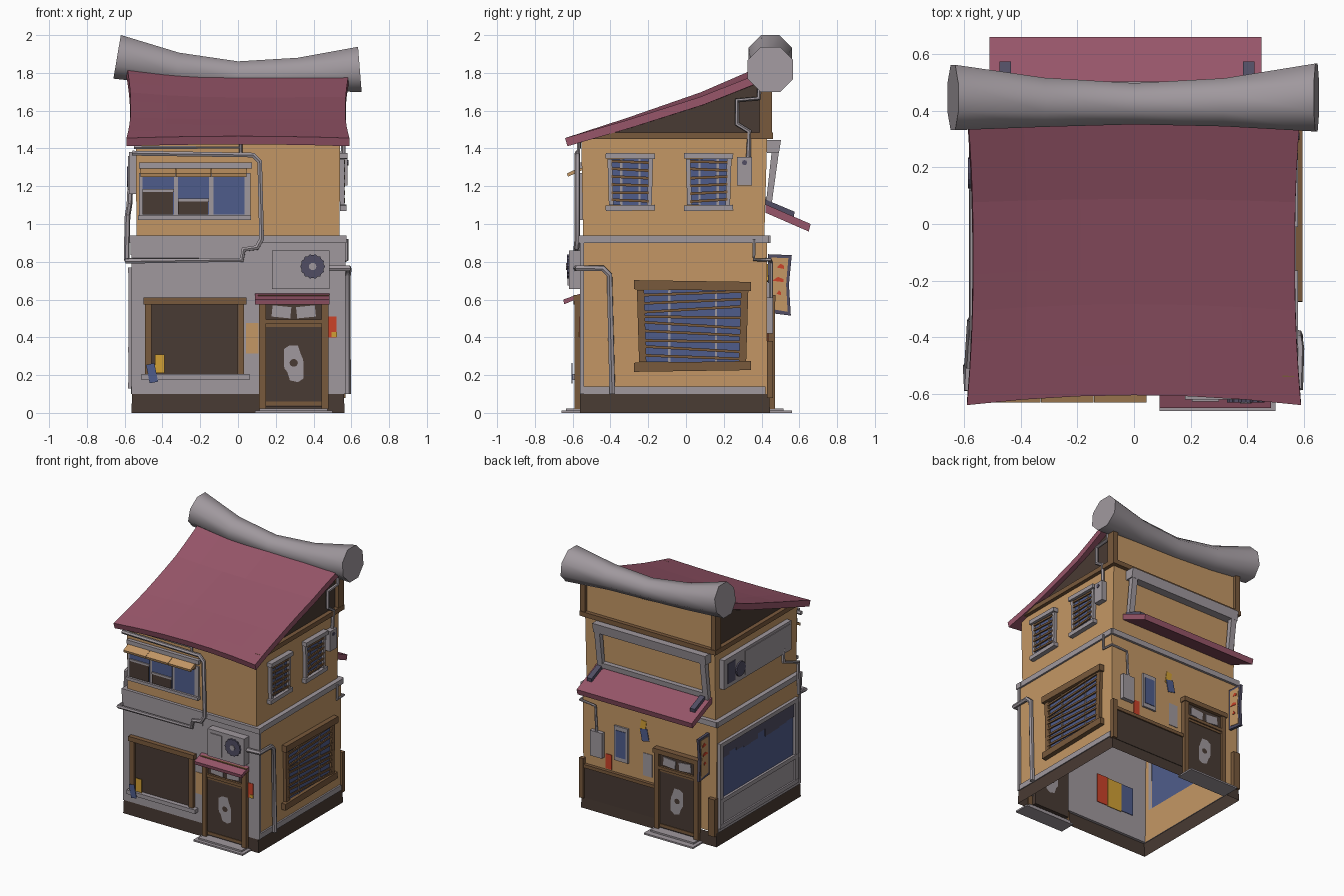
import bpy, bmesh, math, random
from mathutils import Vector

if "Cube" in bpy.data.objects:
    bpy.data.objects.remove(bpy.data.objects["Cube"])
random.seed(4)

COL = {'tan plaster': (.55, .31, .13), 'grey': (.35, .315, .34), 'crimson': (.31, .092, .142),
       'dark brown': (.066, .043, .033), 'brown': (.19, .10, .045), 'blue': (.078, .108, .26),
       'slate': (.082, .075, .125), 'red': (.6, .055, .022), 'yellow': (.64, .35, .035)}
MAT = {}
for k, c in COL.items():
    MAT[k] = bpy.data.materials.new(k)
    MAT[k].diffuse_color = (*c, 1)
TAN, GR, CR, DK, BR, BL, SL, RED, YE = COL

def finish(name, bm, *mats, smooth=False, recalc=True):
    if recalc:
        bmesh.ops.recalc_face_normals(bm, faces=bm.faces)
    me = bpy.data.meshes.new(name)
    bm.to_mesh(me)
    bm.free()
    ob = bpy.data.objects.new(name, me)
    bpy.context.collection.objects.link(ob)
    for m in mats:
        me.materials.append(MAT[m])
    if smooth:
        bpy.ops.object.select_all(action='DESELECT')
        ob.select_set(True)
        bpy.context.view_layer.objects.active = ob
        bpy.ops.object.shade_smooth_by_angle(angle=math.radians(50))
    return ob

# wall coordinates: u along the wall, z up, d outwards
def P(side, u, z, d):
    return Vector({'F': (u, -.55 - d, z), 'B': (u, .43 + d, z),
                   'R': (.555 + d, u, z), 'L': (-.555 - d, u, z)}[side])

def panel(name, side, u0, u1, z0, z1, d0, d1, mat, rot=0):
    bm = bmesh.new()
    bmesh.ops.create_cube(bm, size=1)
    cu, cz, s, c = (u0 + u1) / 2, (z0 + z1) / 2, math.sin(rot), math.cos(rot)
    for v in bm.verts:
        a, b = v.co.x * (u1 - u0), v.co.z * (z1 - z0)
        v.co = P(side, cu + a * c - b * s, cz + a * s + b * c, d0 + (v.co.y + .5) * (d1 - d0))
    return finish(name, bm, mat)

def slab(name, pts, x0, x1, *mats):
    """Extrude a (y, z) outline along x."""
    bm = bmesh.new()
    f = bm.faces.new([bm.verts.new((x0, y, z)) for y, z in pts])
    r = bmesh.ops.extrude_face_region(bm, geom=[f])
    bmesh.ops.translate(bm, vec=(x1 - x0, 0, 0), verts=[g for g in r['geom'] if isinstance(g, bmesh.types.BMVert)])
    return finish(name, bm, *mats)

def pipe(name, pts, r=.013, mat=GR):
    cu = bpy.data.curves.new(name, 'CURVE')
    cu.dimensions, cu.bevel_depth, cu.bevel_resolution, cu.use_fill_caps = '3D', r, 1, True
    sp = cu.splines.new('POLY')
    sp.points.add(len(pts) - 1)
    for p, co in zip(sp.points, pts):
        p.co = (*co, 1)
    tmp = bpy.data.objects.new(name + ' path', cu)
    bpy.context.collection.objects.link(tmp)
    dg = bpy.context.evaluated_depsgraph_get()
    me = bpy.data.meshes.new_from_object(tmp.evaluated_get(dg))
    bpy.data.objects.remove(tmp)
    bm = bmesh.new()
    bm.from_mesh(me)
    return finish(name, bm, mat, smooth=True)

def disc(name, side, u, z, r, d0, d1, mat, n=16, teeth=1.0):
    bm = bmesh.new()
    rings = [[bm.verts.new(P(side, u + r * (teeth if i % 2 else 1) * math.cos(i * math.tau / n),
              z + r * (teeth if i % 2 else 1) * math.sin(i * math.tau / n), d)) for i in range(n)] for d in (d0, d1)]
    for ring in rings:
        bm.faces.new(ring)
    for i in range(n):
        j = (i + 1) % n
        bm.faces.new((rings[0][i], rings[0][j], rings[1][j], rings[1][i]))
    return finish(name, bm, mat)

def shell(name, b, t, z0, z1, *mats):
    """Open tube of four walls; first material on the front, second elsewhere."""
    bm = bmesh.new()
    R = [[bm.verts.new((x, y, z)) for x, y in ((-w, f), (w, f), (w, k), (-w, k))]
         for (w, f, k), z in ((b, z0), (t, z1))]
    for i in range(4):
        j = (i + 1) % 4
        f = bm.faces.new((R[0][i], R[0][j], R[1][j], R[1][i]))
        f.material_index = 0 if i == 0 else len(mats) - 1
    return finish(name, bm, *mats, recalc=False)

# --- main walls
shell('base skirting', (.565, -.56, .445), (.56, -.56, .44), 0, .1, DK)
shell('lower storey', (.553, -.55, .43), (.56, -.545, .43), .1, .94, GR, TAN)
shell('upper storey', (.538, -.545, .415), (.54, -.555, .43), .94, 1.47, TAN)
panel('front plaster wall', 'F', -.565, .57, .1, .94, -.01, .01, GR)
for side, a, b in (('F', -.575, .575), ('B', -.565, .565), ('R', -.555, .44), ('L', -.555, .44)):
    panel('storey band ' + side, side, a, b, .9, .94, -.03, .018, GR)
panel('front plaster band', 'F', -.57, .1, .835, .9, .008, .016, GR)
for side in 'RL':
    panel('foot strip ' + side, side, -.55, .42, .1, .14, 0, .012, GR)
    panel('eave trim ' + side, side, -.54, .46, 1.45, 1.485, -.03, .012, BR)
    panel('gable post ' + side, side, .39, .455, 1.48, 1.76, -.03, .01, BR)
panel('eave trim back', 'B', -.56, .56, 1.45, 1.485, -.02, .03, BR)
g = slab('gable', [(-.54, 1.46), (.43, 1.46), (.43, 1.78), (.38, 1.76), (.0, 1.61)], -.535, .535, DK, TAN)
for f in g.data.polygons:
    f.material_index = int(f.normal.y > .8)

# --- roof: bent sheet with pinched sides
bm = bmesh.new()
bmesh.ops.create_grid(bm, x_segments=6, y_segments=9, size=1)
prof = [(-.63, 1.465), (-.3, 1.555), (.08, 1.67), (.42, 1.80)]
for v in bm.verts:
    s, t = v.co.x, (v.co.y + 1) / 2
    i = min(int(t * 3), 2)
    k = t * 3 - i
    y, z = [a + (b - a) * k for a, b in zip(prof[i], prof[i + 1])]
    pinch = .568 + .022 * (2 * t - 1) ** 2
    lift = (.045 if s < 0 else .01) * s * s * t
    v.co = (s * pinch, y + .025 * (1 - s * s) * (1 - t) - .01 * s * s * (1 - t), z + lift - .01 * s * s * (1 - t))
roof = finish('roof', bm, CR)
if roof.data.polygons[0].normal.z < 0:
    roof.data.flip_normals()
m = roof.modifiers.new('thickness', 'SOLIDIFY')
m.thickness, m.offset = .045, -1

# --- flared ridge roll
bm = bmesh.new()
rings = []
for x, y, z, r, tilt in ((-.64, .447, 1.885, .125, .17), (-.32, .43, 1.82, .094, .1), (0, .425, 1.788, .079, 0),
                         (.32, .43, 1.795, .092, -.05), (.645, .447, 1.818, .13, -.08)):
    ring = []
    for i in range(8):
        a = (i + .5) * math.tau / 8
        ring.append(bm.verts.new((x + tilt * r * math.sin(a), y + r * math.cos(a), z + r * math.sin(a))))
    rings.append(ring)
for A, B in zip(rings, rings[1:]):
    for i in range(8):
        bm.faces.new((A[i], A[(i + 1) % 8], B[(i + 1) % 8], B[i]))
bm.faces.new(rings[0])
bm.faces.new(rings[-1])
finish('ridge roll', bm, GR, smooth=True)

# --- doors with a pale blob and a step
def blob(name, side, u, z, d):
    bm = bmesh.new()
    out = [.055, .055, .062, .1, .1, .1, .062, .055, .055, .055, .09, .1, .1, .08]
    n = len(out)
    ang = [i * math.tau / n for i in range(n)]
    o = [bm.verts.new(P(side, u + min(max(r * math.cos(a), -.052), .052), z + r * math.sin(a), d)) for r, a in zip(out, ang)]
    h = [bm.verts.new(P(side, u + .022 * math.cos(a), z + .005 + .02 * math.sin(a), d)) for a in ang]
    for i in range(n):
        j = (i + 1) % n
        bm.faces.new((o[i], o[j], h[j], h[i]))
    return finish(name, bm, GR)

def door(label, side, c):
    for s in (-1, 1):
        panel(label + ' door post', side, c + s * .165 - .018, c + s * .165 + .018, .02, .61, 0, .04, BR)
    panel(label + ' door leaf', side, c - .147, c + .147, .03, .47, -.03, .022, DK)
    for z in (.04, .455):
        panel(label + ' door rail', side, c - .147, c + .147, z, z + .02, .02, .027, BR)
    panel(label + ' door lintel', side, c - .165, c + .165, .472, .495, 0, .036, BR)
    panel(label + ' transom', side, c - .147, c + .147, .495, .6, 0, .02, DK)
    for s in (-1, 1):
        panel(label + ' transom pane', side, c + s * .065 - .05, c + s * .065 + .05, .505, .565, .02, .026, GR, s * .1)
    panel(label + ' door head', side, c - .19, c + .19, .59, .625, 0, .045, BR)
    blob(label + ' door mark', side, c, .26, .028)
    blob(label + ' door mark inside', side, c, .26, -.034)
    for w, d, z in ((.205, .11 if side == 'F' else .13, .012), (.18, .085, .024)):
        panel(label + ' step', side, c - w, c + w, z - .012, z, -.01, d, GR)
door('front', 'F', .295)
door('back', 'B', -.245)
slab('front door awning', [(-.55, .615), (-.645, .575), (-.65, .60), (-.55, .635)], .09, .485, CR)

# --- front lower window, papers outside and on the inner face
panel('shop window', 'F', -.46, .01, .2, .58, 0, .016, DK)
for u in (-.475, .015):
    panel('shop window post', 'F', u - .018, u + .018, .2, .58, 0, .035, BR)
panel('shop window beam', 'F', -.5, .045, .575, .61, 0, .045, BR)
panel('shop window sill', 'F', -.51, .06, .175, .205, 0, .05, GR)
for mat, side, u, z, w, h, d, r in ((YE, 'F', -.415, .26, .05, .1, .04, 0), (BL, 'F', -.455, .21, .045, .1, .055, .2),
        (TAN, 'F', .075, .395, .065, .16, .014, 0), (RED, 'F', .497, .455, .05, .11, .014, 0),
        (YE, 'F', .51, .415, .03, .025, .02, 0), (RED, 'B', .34, .4, .05, .11, .006, 0),
        (YE, 'B', .055, .74, .045, .09, .004, .15), (BL, 'B', .04, .68, .06, .09, .008, -.2),
        (GR, 'B', .015, .46, .075, .17, .006, 0), (RED, 'F', -.17, .37, .1, .22, -.016, 0),
        (YE, 'F', -.27, .365, .12, .22, -.018, 0), (BL, 'F', -.38, .37, .11, .21, -.016, 0)):
    panel('paper ' + mat, side, u - w / 2, u + w / 2, z - h / 2, z + h / 2, d - .004, d, mat, r)

# --- front upper window: three panes, lower brown boards, tan shutters
panel('upper window frame', 'F', -.525, .065, 1.03, 1.27, -.01, .014, GR)
for i, low in enumerate((.12, .07, 0)):
    u = -.505 + i * .187
    panel('upper pane', 'F', u, u + .165, 1.05, 1.25, .01, .018, BL)
    if low:
        panel('upper pane board', 'F', u, u + .16, 1.05, 1.05 + low, .015, .022, DK)
        panel('upper pane bar', 'F', u, u + .165, 1.05 + low, 1.065 + low, .015, .026, GR)
    sh = slab('shutter', [(-.55, 1.285), (-.625, 1.25), (-.63, 1.268), (-.55, 1.305)], u - .01, u + .175, TAN)
    panel('shutter batten', 'F', u, u + .17, 1.25, 1.272, .014, .04, BR)
panel('upper window rail', 'F', -.525, .075, 1.295, 1.325, -.01, .03, GR)
panel('upper window sill', 'F', -.53, .07, 1.022, 1.045, -.01, .03, GR)

# --- slatted windows on the right wall
def slatted(name, u0, u1, z0, z1, d, n, frame, over, t):
    panel(name + ' glass', 'R', u0, u1, z0, z1, d, d + .01, BL)
    for u in (u0, u1):
        panel(name + ' post', 'R', u - t * .4, u + t * .4, z0, z1, d, d + .025, frame, .03 if u == u0 else -.03)
    panel(name + ' head', 'R', u0 - over, u1 + over, z1, z1 + t, d, d + .04, frame, -.015)
    panel(name + ' sill', 'R', u0 - over, u1 + over, z0 - t, z0, d, d + .035, frame, .015)
    for k in (.27, .73):
        u = u0 + (u1 - u0) * k
        panel(name + ' mullion', 'R', u - .006, u + .006, z0, z1, d + .008, d + .016, GR)
    for i in range(n):
        z = z0 + (z1 - z0) * (i + .6) / n
        panel(name + ' slat', 'R', u0 + .005, u1 - .005, z - .007, z + .007, d + .018, d + .028, BR, random.uniform(-.07, .07))
slatted('right shop window', -.235, .305, .27, .65, 0, 9, BR, .04, .048)
slatted('right window front', -.4, -.19, 1.1, 1.345, -.016, 6, GR, .025, .03)
slatted('right window rear', .015, .225, 1.1, 1.345, -.016, 6, GR, .025, .03)

# --- left wall: big shop window with torn blind, and long sign box
panel('left glass', 'L', -.47, .38, .33, .74, 0, .01, BL)
for i in range(10):
    u = -.47 + i * .085
    panel('torn blind', 'L', u, u + .085, .74 - random.uniform(.06, .13), .74, .008, .015, SL)
panel('left kick panel', 'L', -.47, .38, .14, .33, 0, .016, GR)
for z in (.13, .32, .74):
    panel('left window rail', 'L', -.51, .42, z, z + .03, 0, .028, GR)
for u in (-.51, .385):
    panel('left window post', 'L', u, u + .035, .13, .76, 0, .026, GR)
panel('left sign box', 'L', -.43, .37, 1.16, 1.38, -.02, .022, GR)
panel('left sign inset', 'L', -.41, .12, 1.18, 1.36, .02, .027, GR)
panel('left sign vent', 'L', .24, .33, 1.19, 1.34, .02, .027, SL)
disc('left sign fan', 'L', .18, 1.25, .055, .02, .032, SL)

# --- cooling unit on the front
panel('cooling unit', 'F', .18, .485, .655, .86, 0, .07, GR)
panel('cooling unit plate', 'F', .205, .3, .675, .835, .07, .077, GR)
disc('cooling fan', 'F', .395, .775, .066, .07, .08, SL, 28, .9)
disc('cooling fan hub', 'F', .395, .775, .02, .08, .085, GR, 10)

# --- pipes
pipe('front drain pipe', [(-.56, -.575, 1.375), (.08, -.575, 1.365), (.115, -.575, 1.33), (.125, -.575, .92),
     (.1, -.58, .875), (.03, -.58, .865), (.02, -.58, .81), (-.59, -.58, .805), (-.59, -.5, .81),
     (-.585, -.5, 1.04), (-.575, -.34, 1.1), (-.57, -.34, 1.2)], .015)
pipe('front thin pipe', [(-.55, -.565, 1.405), (.01, -.565, 1.405), (.015, -.565, 1.45)], .009)
pipe('front stub pipe', [(.015, -.57, 1.365), (.015, -.57, 1.43)], .009)
pipe('side down pipe', [(.48, -.58, .765), (.585, -.575, .765), (.585, -.44, .765), (.58, -.405, .73), (.58, -.39, .1)], .017)
pipe('gable pipe', [(.555, .33, 1.34), (.56, .335, 1.49), (.56, .27, 1.53), (.56, .27, 1.655), (.56, .385, 1.665),
     (.56, .39, 1.74)], .013)
pipe('rear corner pipe', [(.575, .36, .92), (.575, .36, .81), (.57, .445, .81), (.44, .45, .8), (.43, .45, .6)], .01)
panel('meter box', 'R', .27, .35, 1.205, 1.355, -.02, .025, GR)
disc('meter dial', 'R', .31, 1.325, .014, .02, .03, SL, 8)

# --- back wall: wainscot, box, small window, awning, billboard frame, hanging sign
panel('wainscot', 'B', -.06, .555, .08, .31, 0, .015, DK)
panel('wainscot cap', 'B', -.06, .565, .31, .335, 0, .025, BR)
panel('wainscot post', 'B', .535, .57, .08, .38, 0, .03, BR)
panel('corner post', 'B', -.56, -.505, .08, .36, -.01, .03, BR)
panel('junction box', 'B', .38, .48, .42, .61, 0, .03, GR)
panel('small window frame', 'B', .175, .29, .43, .69, 0, .014, GR)
panel('small window glass', 'B', .192, .273, .46, .66, .012, .018, BL)
slab('back awning', [(.42, 1.06), (.65, .96), (.66, 1.0), (.42, 1.105)], -.51, .45, CR)
for x in (-.455, .405):
    slab('awning strut', [(.42, 1.085), (.57, 1.03), (.575, 1.065), (.42, 1.13)], x - .02, x + .02, SL)
for x in (-.48, .4):
    slab('billboard upright', [(.42, 1.08), (.45, 1.08), (.5, 1.44), (.46, 1.44)], x - .022, x + .022, GR)
slab('billboard top rail', [(.43, 1.375), (.492, 1.375), (.503, 1.445), (.43, 1.445)], -.51, .43, GR)
slab('billboard low rail', [(.42, 1.1), (.452, 1.1), (.457, 1.14), (.42, 1.14)], -.48, .4, GR)
slab('hanging sign', [(.435, .53), (.555, .515), (.545, .68), (.56, .835), (.435, .84)], -.5, -.48, SL)
for x in (-.503, -.48):
    slab('sign paper', [(.452, .55), (.538, .535), (.53, .68), (.542, .82), (.452, .822)], x, x + .003, TAN)
for x in (-.506, -.477):
    for y, z, w in ((.5, .77, .02), (.487, .7, .03), (.492, .63, .012)):
        slab('sign mark', [(y - w, z), (y + w, z - .008), (y + w, z + .008), (y, z + .02)], x, x + .003, RED)

for m in bpy.data.materials:
    if m.users and not m.is_grease_pencil:
        m.use_nodes = True
        m.node_tree.nodes["Principled BSDF"].inputs["Base Color"].default_value = m.diffuse_color
